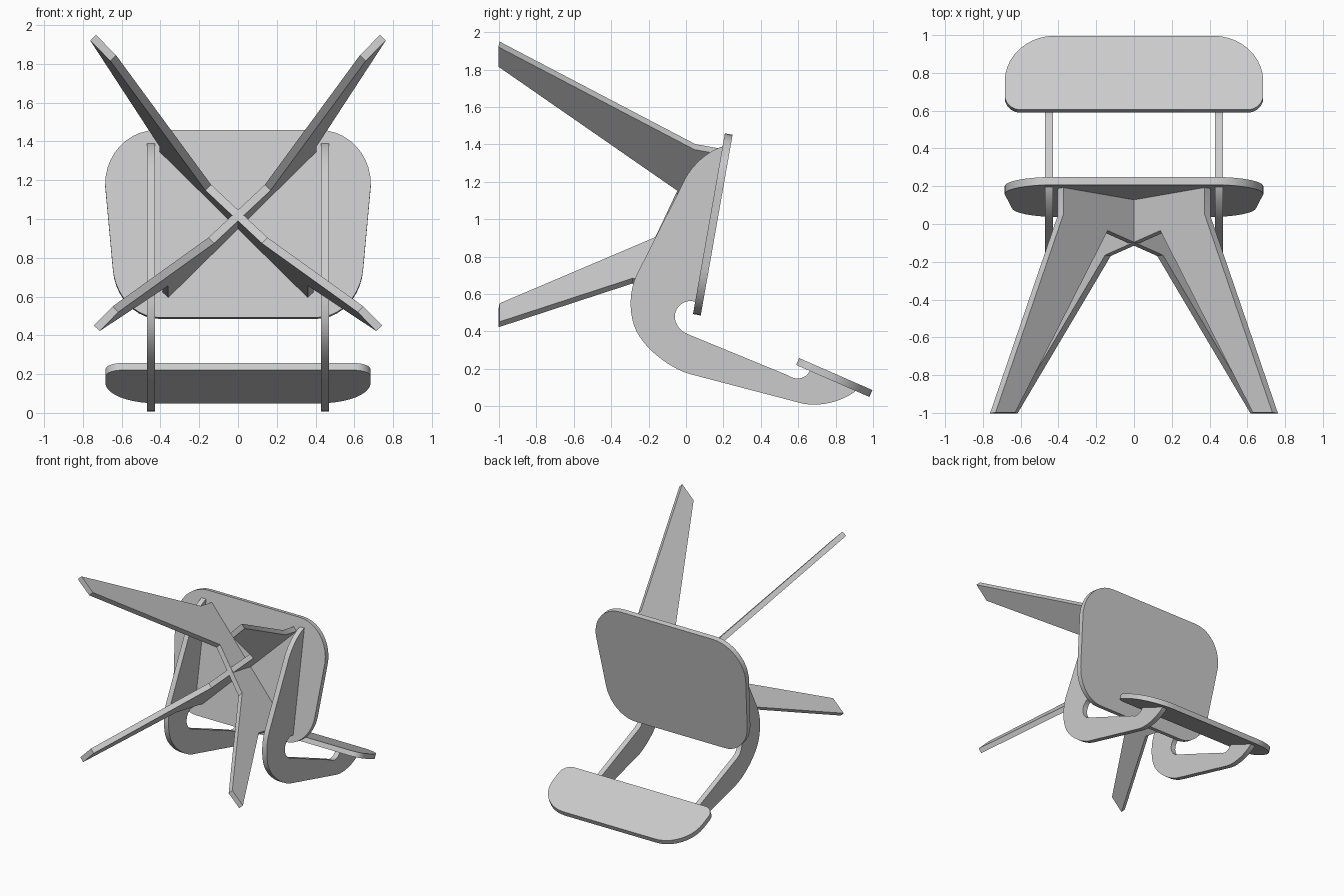
import bpy, bmesh, math
from mathutils import Vector

if "Cube" in bpy.data.objects:
    bpy.data.objects.remove(bpy.data.objects["Cube"])

grey = bpy.data.materials.new("light grey")
grey.use_nodes = True
COLOR = (0.6, 0.6, 0.6, 1)
grey.diffuse_color = COLOR
grey.node_tree.nodes["Principled BSDF"].inputs["Base Color"].default_value = COLOR


def bend(start, corner, end, steps=10):
    """Rounded corner running from start to end."""
    s, c, e = Vector(start), Vector(corner), Vector(end)
    a, b = s.lerp(c, 0.55), e.lerp(c, 0.55)
    pts = []
    for i in range(steps + 1):
        t = i / steps
        pts.append(s * (1 - t) ** 3 + a * 3 * t * (1 - t) ** 2
                   + b * 3 * t * t * (1 - t) + e * t ** 3)
    return pts


def mirrored(half):
    """Close a right-hand half outline with its left-hand copy."""
    return half + [Vector((-p.x, p.y)) for p in reversed(half)]


def plate(name, outline, origin, u, v, thickness):
    """Flat board: an outline in the u, v plane, thickened along its vector."""
    bm = bmesh.new()
    verts = []
    for p in outline:
        co = origin + u * p[0] + v * p[1]
        if not verts or (co - verts[-1].co).length > 1e-4:
            verts.append(bm.verts.new(co))
    face = bm.faces.new(verts)
    new = bmesh.ops.extrude_face_region(bm, geom=[face])["geom"]
    bmesh.ops.translate(bm, vec=thickness,
                        verts=[g for g in new if isinstance(g, bmesh.types.BMVert)])
    bmesh.ops.recalc_face_normals(bm, faces=bm.faces)
    mesh = bpy.data.meshes.new(name)
    bm.to_mesh(mesh)
    bm.free()
    mesh.materials.append(grey)
    obj = bpy.data.objects.new(name, mesh)
    bpy.context.collection.objects.link(obj)
    bpy.ops.object.select_all(action='DESELECT')
    obj.select_set(True)
    bpy.context.view_layer.objects.active = obj
    bpy.ops.object.shade_smooth_by_angle(angle=math.radians(30))


# Seat frame: the chair lies tipped over, its seat leaning ten degrees
X, Y, Z = Vector((1, 0, 0)), Vector((0, 1, 0)), Vector((0, 0, 1))
TILT = math.radians(10)
seat_up = Vector((0, math.sin(TILT), math.cos(TILT)))
seat_out = Vector((0, -math.cos(TILT), math.sin(TILT)))
seat_mid = Vector((0, 0.123, 0.978))
BOARD = 0.042

# Seat
seat_half = (bend((0.41, -0.493), (0.625, -0.493), (0.645, -0.24))
             + bend((0.685, 0.2), (0.69, 0.488), (0.42, 0.488)))
plate("seat", mirrored(seat_half), seat_mid, X, seat_up, -seat_out * BOARD)

# Backrest
back_dir = Vector((0, 0.916, -0.4)).normalized()
back_half = (bend((0.6, 0), (0.684, 0), (0.684, 0.085))
             + bend((0.684, 0.165), (0.684, 0.427), (0.42, 0.427)))
plate("backrest", mirrored(back_half), Vector((0, 0.605, 0.257)), X, back_dir,
      back_dir.cross(X) * -0.04 if back_dir.cross(X).z > 0 else back_dir.cross(X) * 0.04)

# Side brackets joining seat and backrest
bracket = (bend((0.21, 1.392), (0.05, 1.36), (-0.02, 1.185))
           + bend((-0.265, 0.7), (-0.35, 0.52), (-0.25, 0.375))
           + bend((-0.25, 0.375), (-0.155, 0.22), (0.02, 0.172))
           + bend((0.6, 0.02), (0.78, -0.037), (0.92, 0.092))
           + bend((0.668, 0.2), (0.63, 0.105), (0.545, 0.165))
           + bend((0.01, 0.385), (-0.06, 0.41), (-0.06, 0.478))
           + bend((-0.06, 0.478), (-0.06, 0.565), (0.03, 0.563))
           + [Vector((0.07, 0.55))])
for side, x in (("left", 0.449), ("right", -0.449)):
    plate(side + "_bracket", bracket, Vector((x - BOARD / 2, 0, 0)), Y, Z, X * BOARD)

# Crossed leg boards, each holding one upper and one lower leg
legs = [(0.55, 0), (0.55, 0.145), (1.057, 1.272), (0.91, 1.254), (0.217, 0.19),
        (-0.195, 0.27), (-0.893, 1.029), (-1.03, 1.012), (-0.53, 0.35), (-0.53, 0)]
for side, sign in (("left", 1), ("right", -1)):
    along = (X * sign + seat_up).normalized()
    across = along.cross(seat_out).normalized()
    plate("upper_" + side + "_leg_board", legs, seat_mid - across * BOARD / 2,
          along, seat_out, across * BOARD)
